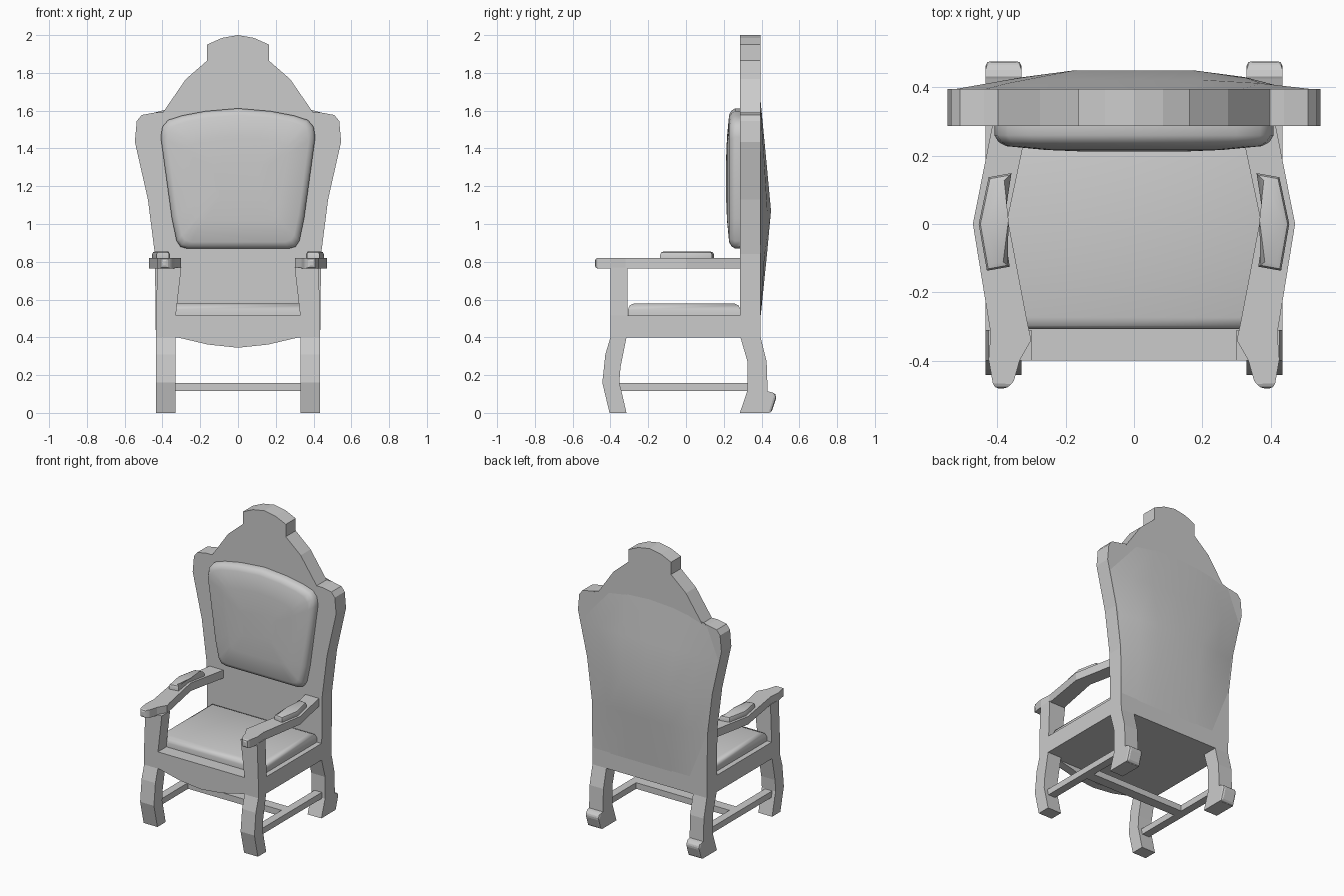
import bpy, bmesh
from mathutils import Vector

if "Cube" in bpy.data.objects:
    bpy.data.objects.remove(bpy.data.objects["Cube"])


def finish(name, bm, smooth=None):
    bmesh.ops.recalc_face_normals(bm, faces=bm.faces)
    me = bpy.data.meshes.new(name)
    bm.to_mesh(me)
    bm.free()
    ob = bpy.data.objects.new(name, me)
    bpy.context.collection.objects.link(ob)
    if smooth:
        bpy.ops.object.select_all(action='DESELECT')
        bpy.context.view_layer.objects.active = ob
        ob.select_set(True)
        bpy.ops.object.shade_smooth_by_angle(angle=smooth)
    return ob


def place(axis, a, b, d):
    return {'x': (d, a, b), 'y': (a, d, b), 'z': (a, b, d)}[axis]


def loft(name, pts, rings, axis, pick=None, bevel=0.015, smooth=None):
    """Stack copies of an outline; each ring is (depth, inset distance)."""
    bm = bmesh.new()
    us, vs = [p[0] for p in pts], [p[1] for p in pts]
    cu, cv = (min(us) + max(us)) / 2, (min(vs) + max(vs)) / 2
    hu, hv = (max(us) - min(us)) / 2, (max(vs) - min(vs)) / 2
    loops = []
    for d, inset in rings:
        loops.append([bm.verts.new(place(axis, cu + (u - cu) * (1 - inset / hu),
                                         cv + (v - cv) * (1 - inset / hv), d)) for u, v in pts])
    n = len(pts)
    for lo, hi in zip(loops, loops[1:]):
        for i in range(n):
            bm.faces.new((lo[i], lo[(i + 1) % n], hi[(i + 1) % n], hi[i]))
    bm.faces.new(loops[0])
    bm.faces.new(loops[-1])
    if pick:
        bmesh.ops.bevel(bm, geom=[e for e in bm.edges if all(pick(v.co) for v in e.verts)],
                        offset=bevel, segments=2, profile=0.5, affect='EDGES')
    return finish(name, bm, smooth)


def prism(name, pts, lo, hi, axis, **kw):
    return loft(name, pts, [(lo, 0), (hi, 0)], axis, **kw)


def box(name, x0, x1, y0, y1, z0, z1, **kw):
    return prism(name, [(x0, y0), (x1, y0), (x1, y1), (x0, y1)], z0, z1, 'z', **kw)


def sym(half):
    """Mirror a half outline (running from the centre top outwards)."""
    return half + [(-x, z) for x, z in reversed(half) if x > 0]


# Crested back panel
prism('back_panel', sym([(0, 2.0), (.085, 1.985), (.163, 1.95), (.163, 1.865), (.276, 1.767),
                         (.398, 1.59), (.44, 1.59), (.51, 1.577), (.536, 1.545), (.546, 1.435),
                         (.477, 1.13), (.44, .84), (.435, .4)]), .287, .395, 'y')

# Bulging upholstery on the rear face
bm = bmesh.new()
rows = [(.5, .435, 0), (.84, .44, .62), (1.07, .463, 1), (1.37, .531, .5), (1.59, .44, 0)]
cols = [(-1, 0), (-.7, .65), (-.38, 1), (0, 1), (.38, 1), (.7, .65), (1, 0)]
grid = [[bm.verts.new((u * w, .394 + .056 * d * k, z + (.07 * (1 - u * u) if z > 1.5 else 0)))
         for u, k in cols] for z, w, d in rows]
for a, b in zip(grid, grid[1:]):
    for i in range(len(cols) - 1):
        bm.faces.new((a[i + 1], a[i], b[i], b[i + 1]))
ob = finish('back_upholstery', bm, .6)
if ob.data.polygons[0].normal.y < 0:
    ob.data.flip_normals()

# Padded back cushion
loft('back_cushion', sym([(0, 1.612), (.175, 1.597), (.30, 1.573), (.37, 1.55), (.40, 1.515),
                          (.409, 1.46), (.35, 1.03), (.325, .91), (.305, .88), (.27, .87)]),
     [(.29, 0), (.26, 0), (.24, .012), (.228, .035), (.217, .15), (.212, .27)], 'y', smooth=.7)

# Seat frame, curved apron and seat cushion
box('seat_frame', -.435, .435, -.4, .29, .4, .515)
prism('front_apron', [(-.33, .402), (-.16, .362), (0, .345), (.16, .362), (.33, .402)],
      -.4, -.345, 'y')
box('seat_cushion', -.4, .4, -.308, .288, .51, .58,
    pick=lambda c: c.z > .57, bevel=.035, smooth=.9)

# Cross stretcher
box('cross_stretcher', -.37, .37, -.035, .035, .115, .157)

front_leg = [(-.4, .4), (-.427, .31), (-.443, .16), (-.405, 0), (-.315, 0), (-.342, .117),
             (-.353, .16), (-.347, .24), (-.315, .4)]
back_leg = [(.288, .4), (.326, .27), (.326, .12), (.285, 0), (.44, 0), (.432, .117),
            (.427, .27), (.395, .4)]
scroll = [(.42, .117), (.468, .108), (.48, .085), (.452, 0), (.42, 0)]
arm = [(.411, -.482), (.426, -.397), (.42, -.32), (.472, 0), (.415, .289), (.312, .289),
       (.37, .015), (.312, -.29), (.301, -.34), (.335, -.4), (.352, -.46), (.368, -.482)]
pad = [(.426, .137), (.359, .149), (.385, .012), (.364, -.125), (.431, -.137), (.455, 0)]

for side, s in (('right', 1), ('left', -1)):
    # Curved legs and rear scroll feet
    prism('front_leg_' + side, front_leg, s * .33, s * .435, 'x')
    prism('back_leg_' + side, back_leg, s * .33, s * .435, 'x')
    prism('foot_scroll_' + side, scroll, s * .33, s * .435, 'x',
          pick=lambda c: c.y > .44)
    # Side stretcher
    box('side_stretcher_' + side, s * .355, s * .41, -.36, .34, .115, .157)
    # Arm post flaring inwards at the top
    prism('arm_post_' + side, [(s * .33, .51), (s * .435, .51), (s * .426, .77), (s * .3, .77)],
          -.4, -.31, 'y')
    # Bowed arm with rounded tip
    prism('arm_' + side, [(s * x, y) for x, y in arm], .765, .82, 'z',
          pick=lambda c: c.y < -.47)
    # Arm pad
    prism('arm_pad_' + side, [(s * x, y) for x, y in pad], .815, .855, 'z',
          pick=lambda c: c.z > .85, bevel=.017, smooth=.6)
